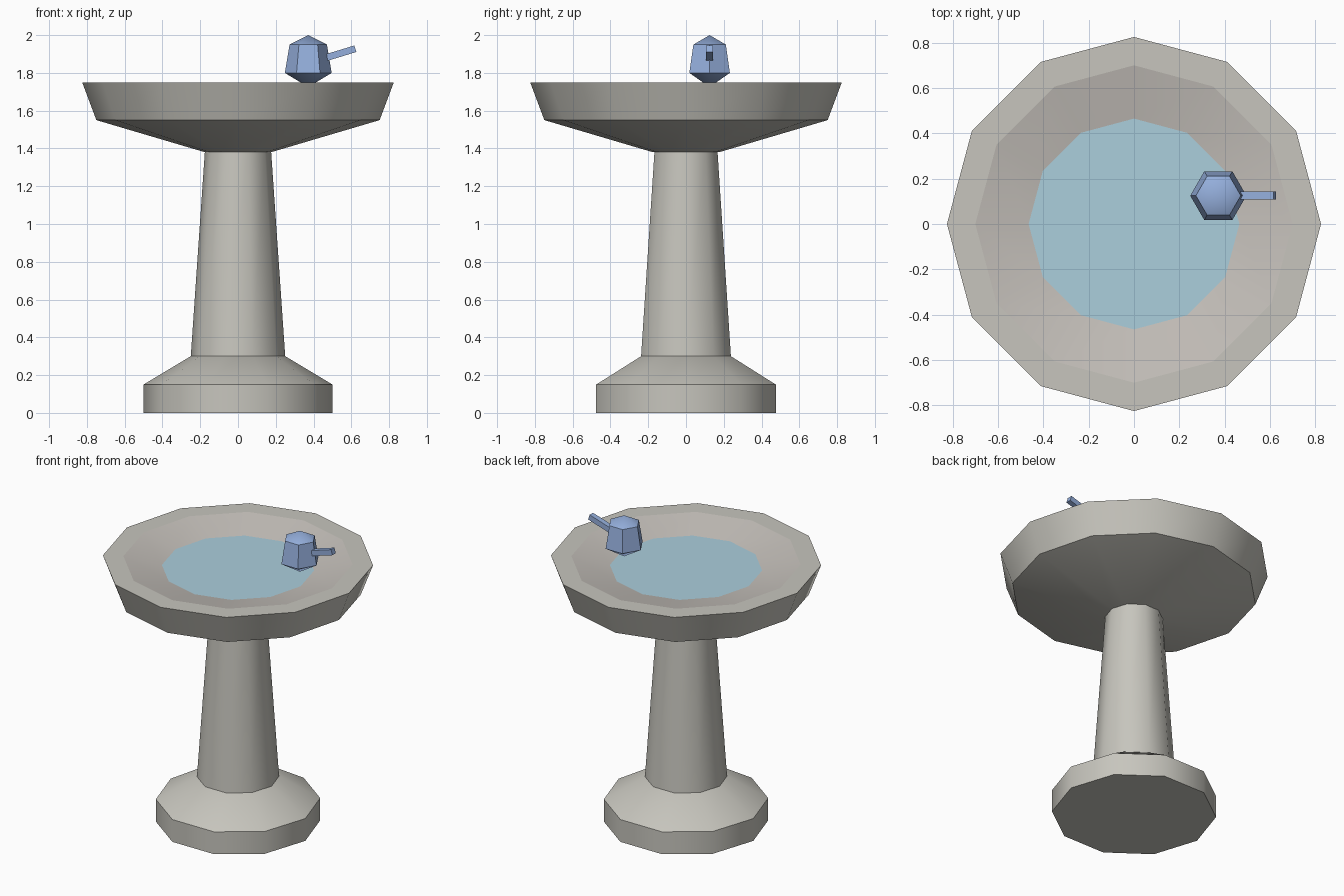
import bpy, bmesh, math
from mathutils import Matrix

if "Cube" in bpy.data.objects:
    bpy.data.objects.remove(bpy.data.objects["Cube"])


def material(name, rgb):
    m = bpy.data.materials.new(name)
    m.diffuse_color = (*rgb, 1)
    m.use_nodes = True
    m.node_tree.nodes["Principled BSDF"].inputs["Base Color"].default_value = m.diffuse_color
    return m


STONE = material("stone", (0.57, 0.56, 0.51))
BASIN = material("basin stone", (0.56, 0.53, 0.495))
WATER = material("water", (0.41, 0.62, 0.72))
BLUE = material("bird blue", (0.30, 0.43, 0.72))


def finish(bm, name, mat, recalc=True):
    if recalc:
        bmesh.ops.recalc_face_normals(bm, faces=bm.faces)
    mesh = bpy.data.meshes.new(name)
    bm.to_mesh(mesh)
    bm.free()
    mesh.materials.append(mat)
    ob = bpy.data.objects.new(name, mesh)
    bpy.context.collection.objects.link(ob)
    bpy.ops.object.select_all(action='DESELECT')
    ob.select_set(True)
    bpy.context.view_layer.objects.active = ob
    bpy.ops.object.shade_smooth_by_angle(angle=math.radians(40))
    return ob


def lathe(name, profile, sides, mat, centre=(0, 0), caps=(True, True), recalc=True):
    """Turn (radius, z) points, listed bottom to top, around a vertical axis."""
    bm = bmesh.new()
    rings = []
    for r, z in profile:
        n = sides if r > 0 else 1
        rings.append([bm.verts.new((centre[0] + r * math.cos(math.tau * i / n),
                                    centre[1] + r * math.sin(math.tau * i / n), z))
                      for i in range(n)])
    for a, b in zip(rings, rings[1:]):
        for i in range(sides):
            j = (i + 1) % sides
            quad = [a[i % len(a)], a[j % len(a)], b[j % len(b)], b[i % len(b)]]
            bm.faces.new(list(dict.fromkeys(quad)))
    if caps[0] and len(rings[0]) > 1:
        bm.faces.new(rings[0][::-1])
    if caps[1] and len(rings[-1]) > 1:
        bm.faces.new(rings[-1])
    return finish(bm, name, mat, recalc)


# Pedestal
lathe("base", [(0.5, 0), (0.5, 0.15), (0.25, 0.3)], 10, STONE)
lathe("column", [(0.25, 0.3), (0.175, 1.39)], 10, STONE)

# Bowl shell with flat rim, sloping basin and water
lathe("bowl", [(0.175, 1.38), (0.75, 1.55), (0.825, 1.75), (0.70, 1.75)],
      12, STONE, caps=(True, False), recalc=False)
# basin runs from its inner edge out to the rim so its faces point up
basin = lathe("basin", [(0.70, 1.75), (0.465, 1.70)], 12, BASIN,
              caps=(False, False), recalc=False)
lathe("water", [(0.465, 1.70), (0, 1.70)], 12, WATER, caps=(False, False), recalc=False)

# Six-sided bird body and its raised tail
CX, CY = 0.372, 0.125
lathe("bird_body", [(0, 1.725), (0.124, 1.80), (0.099, 1.95), (0, 2.0)], 6, BLUE, (CX, CY))
bm = bmesh.new()
bmesh.ops.create_cube(bm, size=1, matrix=Matrix.Translation((0.54, CY, 1.903))
                      @ Matrix.Rotation(math.radians(-17), 4, 'Y')
                      @ Matrix.Diagonal((0.17, 0.036, 0.036, 1)))
finish(bm, "bird_tail", BLUE)
